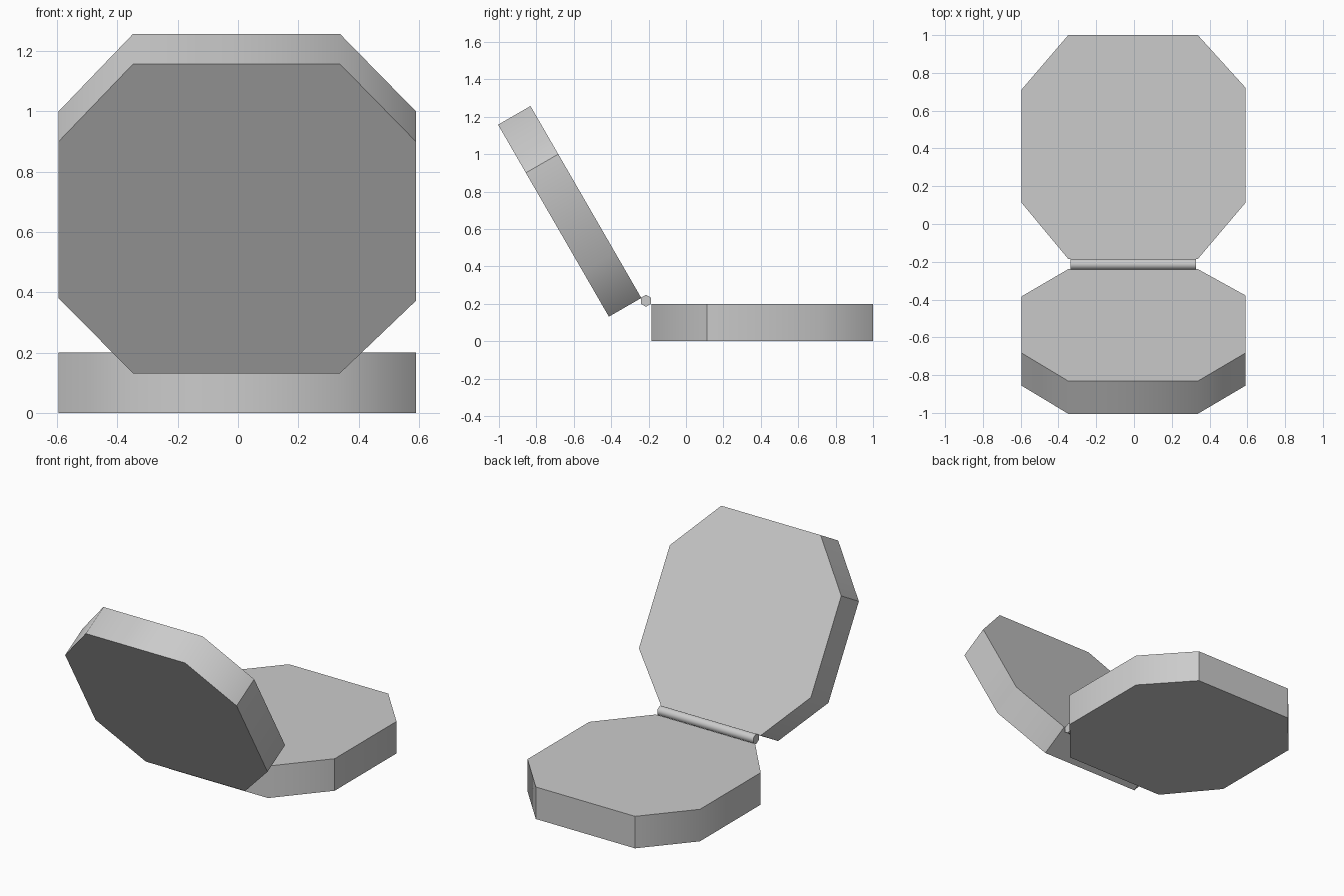
import bpy, bmesh
from math import radians
from mathutils import Matrix, Vector

if "Cube" in bpy.data.objects:
    bpy.data.objects.remove(bpy.data.objects["Cube"])

THICK = 0.2
# Irregular octagon outline (x, y) with a flag for a crisp vertical corner
OUTLINE = [(-0.348, -0.185, 0), (0.338, -0.185, 0), (0.59, 0.112, 1), (0.59, 0.722, 0),
           (0.338, 1.0, 1), (-0.348, 1.0, 1), (-0.595, 0.712, 0), (-0.595, 0.112, 1)]


def shell(name):
    """Octagonal slab with softly shaded walls and crisp rims."""
    bm = bmesh.new()
    low = [bm.verts.new((x, y, 0)) for x, y, _ in OUTLINE]
    high = [bm.verts.new((x, y, THICK)) for x, y, _ in OUTLINE]
    bm.faces.new(low[::-1])
    bm.faces.new(high)
    n = len(OUTLINE)
    for i in range(n):
        j = (i + 1) % n
        bm.faces.new((low[i], low[j], high[j], high[i])).smooth = True
    for i in range(n):
        j = (i + 1) % n
        bm.edges.get((low[i], low[j])).smooth = False
        bm.edges.get((high[i], high[j])).smooth = False
        bm.edges.get((low[i], high[i])).smooth = not OUTLINE[i][2]
    mesh = bpy.data.meshes.new(name)
    bm.to_mesh(mesh)
    bm.free()
    obj = bpy.data.objects.new(name, mesh)
    bpy.context.collection.objects.link(obj)
    return obj


# Lower half lying flat
shell("base_shell")

# Upper half: same slab swung open, its inner lower edge meeting the hinge
lid = shell("lid_shell")
tilt = Matrix.Rotation(radians(-60), 4, 'X')
lid.rotation_euler.x = radians(-60)
lid.location = Vector((0, -0.239, 0.231)) - tilt @ Vector((0, 1.0, THICK))

# Six-sided hinge pin along x
bpy.ops.mesh.primitive_cylinder_add(vertices=6, radius=0.032, depth=0.664,
                                    location=(-0.003, -0.214, 0.216),
                                    rotation=(0, radians(90), 0))
pin = bpy.context.object
pin.name = "hinge_pin"
bpy.ops.object.transform_apply(location=False, rotation=True, scale=False)
# Turn the hexagon so a corner points up
zs = max(v.co.z for v in pin.data.vertices)
if zs < 0.031:
    pin.data.transform(Matrix.Rotation(radians(30), 4, 'X'))
bpy.ops.object.shade_smooth_by_angle(angle=radians(65))
